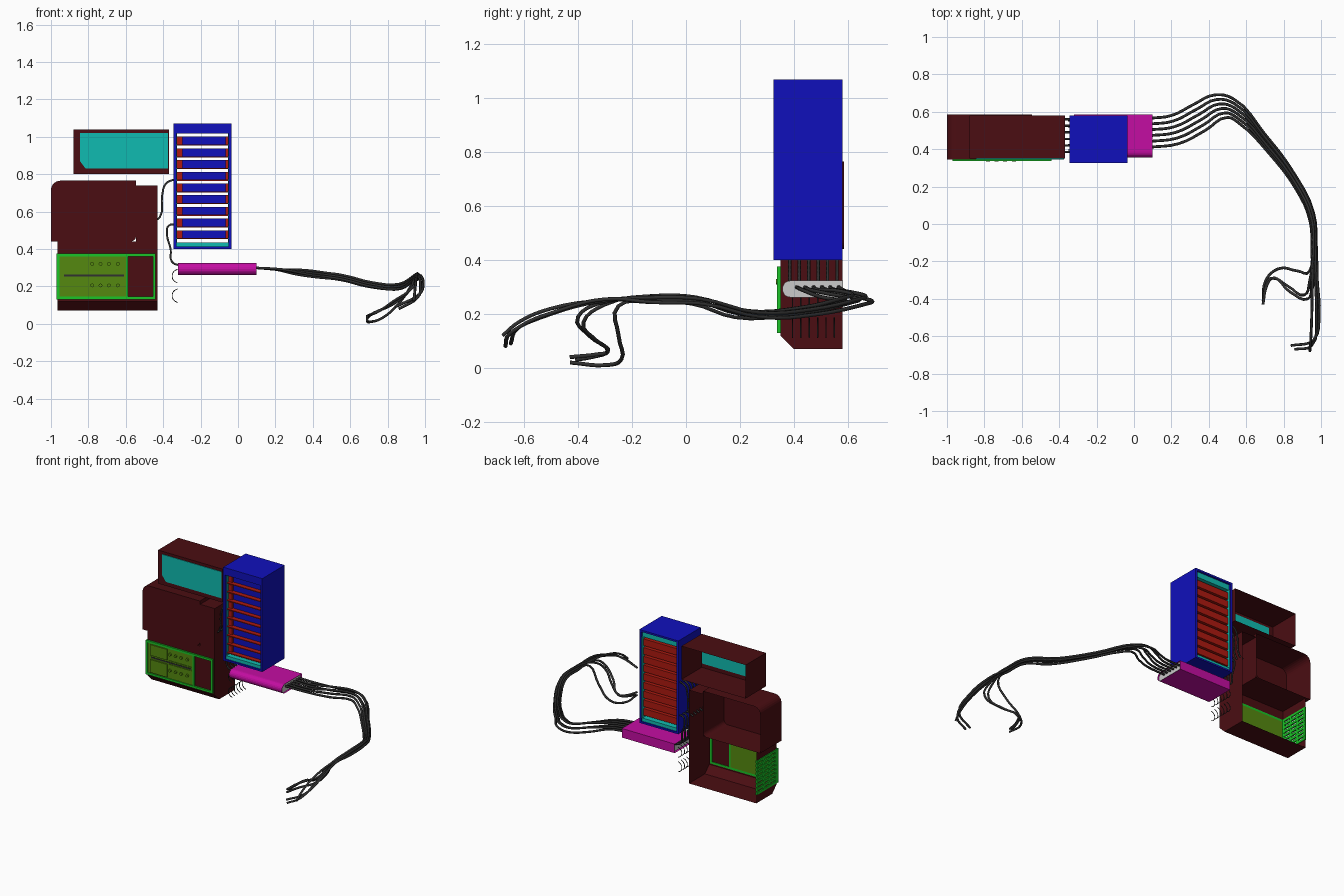
import bpy, bmesh
from math import sin, cos, pi, radians
from mathutils import Matrix, Vector

if "Cube" in bpy.data.objects:
    bpy.data.objects.remove(bpy.data.objects["Cube"])


def mat(name, rgb):
    m = bpy.data.materials.new(name)
    m.diffuse_color = (*rgb, 1)
    m.use_nodes = True
    m.node_tree.nodes["Principled BSDF"].inputs["Base Color"].default_value = m.diffuse_color
    return m


MAROON = mat("maroon", (.07, .004, .006))
CYAN = mat("cyan", (.005, .5, .44))
BLUE = mat("blue", (.005, .005, .5))
RED = mat("red", (.42, .01, .005))
PINK = mat("magenta", (.55, .004, .36))
GREEN = mat("green", (.01, .55, .02))
OLIVE = mat("olive", (.09, .25, .005))
DARK = mat("dark", (.03, .03, .03))


def finish(name, bm, material):
    bmesh.ops.recalc_face_normals(bm, faces=bm.faces)
    me = bpy.data.meshes.new(name)
    bm.to_mesh(me)
    bm.free()
    ob = bpy.data.objects.new(name, me)
    bpy.context.collection.objects.link(ob)
    if material:
        me.materials.append(material)
    return ob


def boxes(name, material, items):
    """One object from boxes given as x0, x1, y0, y1, z0, z1."""
    bm = bmesh.new()
    for x0, x1, y0, y1, z0, z1 in items:
        m = Matrix.Translation(((x0 + x1) / 2, (y0 + y1) / 2, (z0 + z1) / 2))
        m = m @ Matrix.Diagonal((x1 - x0, y1 - y0, z1 - z0, 1))
        bmesh.ops.create_cube(bm, size=1, matrix=m)
    return finish(name, bm, material)


def shell(name, material, pts, a, b, axis='Y', front=True, back=False, skip=(), chamfer=None):
    """Profile swept along an axis, with optional end caps and skipped walls."""
    def put(p, d):
        return (p[0], d, p[1]) if axis == 'Y' else (d, p[0], p[1])
    bm = bmesh.new()
    r0 = [bm.verts.new(put(p, a)) for p in pts]
    r1 = [bm.verts.new(put(p, b)) for p in pts]
    n = len(pts)
    for i in range(n):
        if i not in skip:
            j = (i + 1) % n
            bm.faces.new((r0[i], r0[j], r1[j], r1[i]))
    if front:
        bm.faces.new(r0)
    if back:
        bm.faces.new(r1)
    if chamfer:
        i, width = chamfer
        edge = bm.edges.get((r0[i], r0[i + 1]))
        bmesh.ops.bevel(bm, geom=[edge], offset=width, segments=1, affect='EDGES')
    return finish(name, bm, material)


def arc(cx, cz, r, a0, a1, n=6):
    return [(cx + r * cos(radians(a0 + (a1 - a0) * i / n)),
             cz + r * sin(radians(a0 + (a1 - a0) * i / n))) for i in range(n + 1)]


def tubes(name, paths, radius):
    cu = bpy.data.curves.new(name, 'CURVE')
    cu.dimensions = '3D'
    cu.bevel_depth = radius
    cu.bevel_resolution = 1
    cu.resolution_u = 4
    cu.use_fill_caps = True
    for path in paths:
        sp = cu.splines.new('BEZIER')
        sp.bezier_points.add(len(path) - 1)
        for bp, co in zip(sp.bezier_points, path):
            bp.co = co
            bp.handle_left_type = bp.handle_right_type = 'AUTO'
    cu.materials.append(DARK)
    ob = bpy.data.objects.new(name, cu)
    bpy.context.collection.objects.link(ob)


# Monitor: open-backed case with a clipped screen
shell("monitor_case", MAROON, [(-.88, .80), (-.37, .80), (-.37, 1.04), (-.88, 1.04)], .35, .58)
shell("monitor_screen", CYAN, [(-.815, .83), (-.375, .83), (-.375, 1.02), (-.845, 1.02), (-.845, .87)],
      .346, .354, back=True)

# Console: L-shaped lower cabinet (left wall open for the grille) and rounded hood
shell("console_cabinet", MAROON,
      [(-.965, .07), (-.43, .07), (-.43, .74), (-.545, .74), (-.545, .44),
       (-.965, .44), (-.965, .375), (-.965, .13)], .35, .58, skip=(6,), chamfer=(0, .05))
shell("console_hood", MAROON,
      [(-1, .44)] + arc(-.575, .47, .03, -90, 0) + [(-.545, .765)] + arc(-.95, .715, .05, 90, 180),
      .346, .585)

# Side grille
rows = [(-.97, -.96, .35, .58, .13 + .0285 * i, .147 + .0285 * i) for i in range(9)]
cols = [(-.969, -.961, y, y + .02, .13, .375) for y in (.35, .42, .49, .56)]
boxes("side_grille", GREEN, rows + cols)

# Front control panel
boxes("panel_frame", GREEN, [
    (-.97, -.44, .338, .354, .13, .145), (-.97, -.44, .338, .354, .36, .375),
    (-.97, -.955, .338, .354, .145, .36), (-.455, -.44, .338, .354, .145, .36),
    (-.60, -.588, .338, .354, .145, .36)])
boxes("control_plate", OLIVE, [(-.955, -.60, .345, .354, .145, .36)])
boxes("control_pads", OLIVE, [
    (-.935, -.80, .337, .346, .275, .352), (-.935, -.80, .337, .346, .152, .245),
    (-.79, -.61, .341, .346, .268, .274), (-.79, -.61, .341, .346, .242, .248)])
boxes("control_slot", DARK, [(-.93, -.61, .342, .347, .254, .263)])
bm = bmesh.new()
for x in (-.78, -.735, -.69, -.642):
    for z in (.205, .32):
        bmesh.ops.create_cone(bm, cap_ends=True, segments=12, radius1=.01, radius2=.01, depth=.016,
                              matrix=Matrix.Translation((x, .342, z)) @ Matrix.Rotation(pi / 2, 4, 'X'))
finish("control_buttons", bm, OLIVE)

# Rack: frame open front and back, lining and nine modules
boxes("rack_frame", BLUE, [
    (-.345, -.33, .325, .58, .40, 1.07), (-.05, -.035, .325, .58, .40, 1.07),
    (-.33, -.05, .325, .58, 1.057, 1.07), (-.33, -.05, .325, .58, .40, .412),
    (-.33, -.05, .325, .35, 1.017, 1.057)])
boxes("rack_lining", CYAN, [
    (-.33, -.05, .335, .57, .412, .435), (-.33, -.05, .35, .565, 1.017, 1.057),
    (-.33, -.326, .34, .575, .435, 1.017), (-.054, -.05, .34, .575, .435, 1.017)])
levels = [.452 + .0625 * i for i in range(9)]
boxes("rack_modules", RED, [(-.326, -.054, .38, .56, z, z + .048) for z in levels]
      + [(-.326, -.054, .34, .38, z, z + .006) for z in levels]
      + [(-.326, -.298, .36, .38, z, z + .048) for z in levels]
      + [(-.068, -.054, .36, .38, z, z + .048) for z in levels])
boxes("module_fronts", BLUE, [(-.298, -.068, .372, .381, z + .006, z + .048) for z in levels])

# Cable sleeve with inset grey end plates
sleeve = arc(.388, .2925, .0325, 90, 270, 10) + [(.585, .26), (.585, .325)]
shell("cable_sleeve", PINK, sleeve, -.32, .10, axis='X', front=False)
plate = arc(.388, .2925, .031, 90, 270, 10) + [(.583, .2615), (.583, .3235)]
for x in (-.305, .085):
    shell("sleeve_end_plate", None, plate, x, x + .004, axis='X', back=True)

# Short cables: console to rack, rack to sleeve
ys = [.385 + .035 * i for i in range(6)]
tubes("upper_cables", [[(-.45, y, .55), (-.418, y, .57), (-.405, y, .69), (-.385, y, .75), (-.33, y, .775)]
                       for y in ys], .006)
tubes("lower_cables", [[(-.33, y, .53), (-.37, y, .525), (-.38, y, .48), (-.36, y, .40),
                        (-.352, y, .33), (-.30, y, .31)] for y in ys], .006)

# Two rows of thin hooks under the sleeve
hooks = []
for i in range(6):
    for zc in (.255, .15):
        hooks.append([(x, .395 + .031 * i, z) for x, z in arc(-.314, zc, .038, 105, 255, 4)])
tubes("wire_hooks", hooks, .0025)

# Long cable bundle blended between an inner and an outer path, then fanning out
heights = [.30, .29, .275, .26, .25, .21, .20, .25, .255]
inner = [(.08, .41), (.24, .43), (.38, .50), (.50, .57), (.56, .54), (.72, .38), (.87, .18), (.94, .02), (.95, -.12)]
outer = [(.08, .565), (.2, .58), (.32, .64), (.43, .69), (.53, .67), (.70, .48), (.85, .28), (.96, .06), (.975, -.12)]
tails = [
    [(.94, -.25, .23), (.87, -.25, .12), (.77, -.24, .03), (.705, -.30, .01), (.69, -.43, .02)],
    [(.95, -.32, .24), (.93, -.40, .19), (.83, -.36, .12), (.74, -.29, .06), (.71, -.33, .05), (.69, -.43, .04)],
    [(.94, -.30, .235), (.91, -.38, .17), (.82, -.33, .10), (.73, -.29, .06), (.70, -.35, .04), (.69, -.41, .03)],
    [(.955, -.30, .25), (.95, -.50, .22), (.945, -.62, .17), (.94, -.68, .12)],
    [(.97, -.30, .25), (.975, -.50, .20), (.95, -.65, .13), (.86, -.67, .08)],
    [(.98, -.30, .255), (.99, -.48, .21), (.96, -.62, .15), (.84, -.65, .09)]]
bundle = []
for i, tail in enumerate(tails):
    t = i / 5
    path = []
    for k, (p, q, h) in enumerate(zip(inner, outer, heights)):
        spread = .006 * ((i * 2) % 5 - 2) * (1 if k > 1 else 0)
        path.append((*Vector(p).lerp(Vector(q), t), h + spread))
    bundle.append(path + tail)
tubes("long_cables", bundle, .0075)
